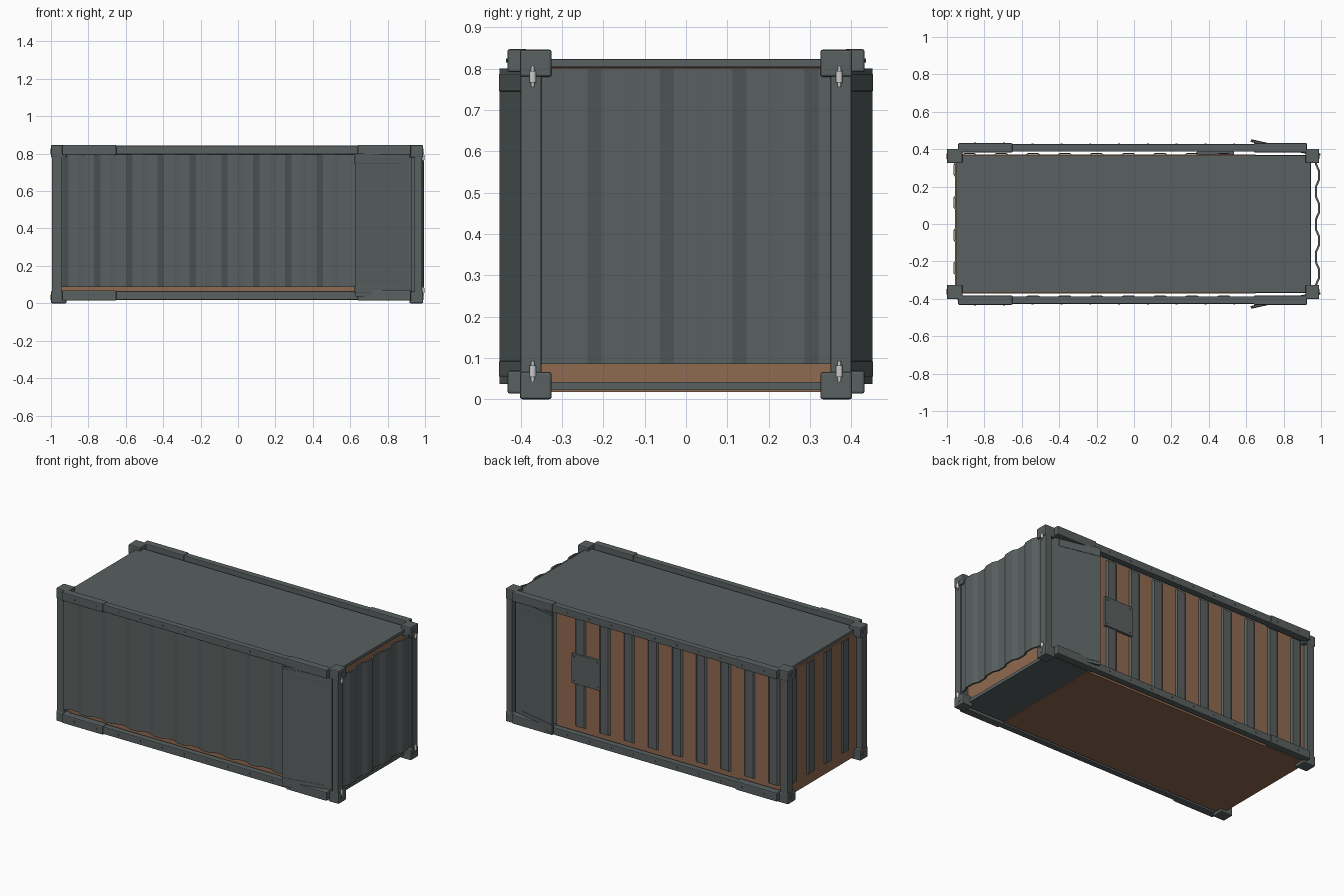
import bpy, bmesh, math
from mathutils import Vector

cube = bpy.data.objects.get("Cube")
if cube:
    bpy.data.objects.remove(cube, do_unlink=True)


def material(name, rgb):
    m = bpy.data.materials.new(name)
    m.use_nodes = True
    m.diffuse_color = (*rgb, 1)
    m.node_tree.nodes["Principled BSDF"].inputs["Base Color"].default_value = (*rgb, 1)
    return m


STEEL = material("slate grey paint", (0.1, 0.118, 0.117))
WOOD = material("brown lining", (0.28, 0.142, 0.08))
METAL = material("bare metal", (0.6, 0.6, 0.6))


def finish(name, bm, mat):
    bmesh.ops.recalc_face_normals(bm, faces=bm.faces)
    mesh = bpy.data.meshes.new(name)
    bm.to_mesh(mesh)
    bm.free()
    mesh.materials.append(mat)
    obj = bpy.data.objects.new(name, mesh)
    bpy.context.collection.objects.link(obj)
    return obj


def box(name, x, y, z, mat=STEEL, bevel=0.0):
    """Box from (low, high) pairs, with an optional chamfer."""
    bm = bmesh.new()
    bmesh.ops.create_cube(bm, size=1)
    spans = [sorted(p) for p in (x, y, z)]
    for v in bm.verts:
        v.co = Vector([(a + b) / 2 + c * (b - a) for (a, b), c in zip(spans, v.co)])
    obj = finish(name, bm, mat)
    if bevel:
        mod = obj.modifiers.new("chamfer", "BEVEL")
        mod.width = bevel
        mod.segments = 2
    return obj


def rod(name, centre, radius, depth, axis="Z", sides=12, mat=STEEL):
    bm = bmesh.new()
    bmesh.ops.create_cone(bm, cap_ends=True, segments=sides, radius1=radius,
                          radius2=radius, depth=depth)
    obj = finish(name, bm, mat)
    obj.location = centre
    if axis == "X":
        obj.rotation_euler.y = math.pi / 2
    if axis == "Y":
        obj.rotation_euler.x = math.pi / 2
    return obj


def corrugated(name, axis, span, peaks, base, depth, z, thick=0.006):
    """Sheet with trapezoid ridges; axis is the direction it runs along."""
    points = [(span[0], base)]
    for p in sorted(peaks):
        points += [(p - 0.06, base), (p - 0.026, base + depth),
                   (p + 0.026, base + depth), (p + 0.06, base)]
    points.append((span[1], base))
    points = [(min(max(a, span[0]), span[1]), d) for a, d in points]
    bm = bmesh.new()
    columns = []
    for a, d in points:
        x, y = (a, d) if axis == "X" else (d, a)
        columns.append([bm.verts.new((x, y, h)) for h in z])
    for (a, b), (c, d) in zip(columns, columns[1:]):
        bm.faces.new((a, c, d, b))
    bmesh.ops.remove_doubles(bm, verts=bm.verts, dist=0.0001)
    obj = finish(name, bm, STEEL)
    mod = obj.modifiers.new("sheet thickness", "SOLIDIFY")
    mod.thickness = thick
    mod.offset = 0
    return obj


# Lining, roof and floor
box("lining", (-0.957, 0.65), (-0.372, 0.372), (0.018, 0.803), WOOD)
box("lining_end", (0.65, 0.93), (-0.355, 0.355), (0.042, 0.803), WOOD)
box("roof", (-0.95, 0.945), (-0.367, 0.367), (0.803, 0.823), STEEL, 0.003)
box("floor_plate", (0.64, 0.94), (-0.37, 0.37), (0.022, 0.042))

# Corrugated walls and end door
WALL_Z = (0.088, 0.795)
ridges = [0.48 - 0.17 * k for k in range(9)]
corrugated("front_wall", "X", (-0.945, 0.65), ridges, -0.405, 0.02, WALL_Z)
corrugated("back_wall", "X", (-0.945, 0.65), ridges, 0.352, 0.025, WALL_Z)
end_ridges = [0.29 - 0.175 * k for k in range(4)]
corrugated("end_wall", "Y", (-0.35, 0.35), end_ridges, -0.937, -0.025, WALL_Z)
corrugated("end_door", "Y", (-0.35, 0.35), [0.26 - 0.175 * k for k in range(4)],
           0.973, 0.015, (0.085, 0.8), 0.011)

for sy, side in ((-1, "front"), (1, "back")):
    # Long rails, with thicker sleeves at both ends, and their bolts
    for level, low, high in (("lower", 0.014, 0.069), ("upper", 0.792, 0.847)):
        mid = (low + high) / 2
        box(f"{side}_{level}_rail", (-0.93, 0.92), (sy * 0.387, sy * 0.427),
            (low + 0.004, high - 0.004), STEEL, 0.004)
        for part, x in (("left", (0.64, 0.925)), ("right", (-0.94, -0.65))):
            box(f"{side}_{level}_rail_sleeve_{part}", x, (sy * 0.383, sy * 0.432),
                (low, high), STEEL, 0.005)
        for k in range(10):
            x = -0.85 + 0.154 * k
            face = 0.432 if x < -0.65 else 0.427
            rod(f"{side}_{level}_rail_bolt", (x, sy * face, mid), 0.005, 0.008, "Y", 8)

    # Corner castings with their round sockets, and corner posts
    for sx, end in ((-1, "right"), (1, "left")):
        outer = 1.0 if sx < 0 else 0.99
        box(f"{side}_{end}_post", (sx * 0.943, sx * (outer - 0.005)),
            (sy * 0.35, sy * 0.4), (0.05, 0.8), STEEL, 0.003)
        for level, low in (("lower", 0.0), ("upper", 0.78)):
            box(f"{side}_{end}_{level}_casting", (sx * 0.917, sx * outer),
                (sy * 0.325, sy * 0.402), (low, low + 0.066), STEEL, 0.006)
            rod(f"{side}_{end}_{level}_socket", (sx * outer, sy * 0.362, low + 0.033),
                0.015, 0.004, "X")

    # Hinge pins of the end door
    for level, z in (("lower", 0.068), ("upper", 0.78)):
        rod(f"{side}_{level}_hinge_pin", (0.99, sy * 0.371, z), 0.004, 0.05, mat=METAL)
        rod(f"{side}_{level}_hinge_barrel", (0.99, sy * 0.371, z), 0.008, 0.028, mat=METAL)

    # Side door standing slightly open, with its strap bands
    pivot = Vector((0.93, sy * 0.378, 0))
    angle = -sy * math.atan2(0.068, 0.305)
    door = [box(f"{side}_side_door", (-0.312, 0), (-0.005, 0.005), (0.037, 0.8))]
    for level, z in (("lower", (0.055, 0.092)), ("upper", (0.745, 0.787))):
        door.append(box(f"{side}_side_door_{level}_band", (-0.313, -0.05),
                        (-0.0075, 0.0075), z, STEEL, 0.002))
    for obj in door:
        obj.location = pivot
        obj.rotation_euler.z = angle
    # Fixed jamb behind the side door
    box(f"{side}_jamb", (0.65, 0.945), (sy * 0.352, sy * 0.364), (0.042, 0.8))

# Bolted plate on the back wall
box("back_plate", (0.335, 0.535), (0.37, 0.388), (0.36, 0.55), STEEL, 0.003)
for x in (0.352, 0.518):
    for z in (0.378, 0.532):
        rod("back_plate_bolt", (x, 0.389, z), 0.006, 0.006, "Y", 8)
